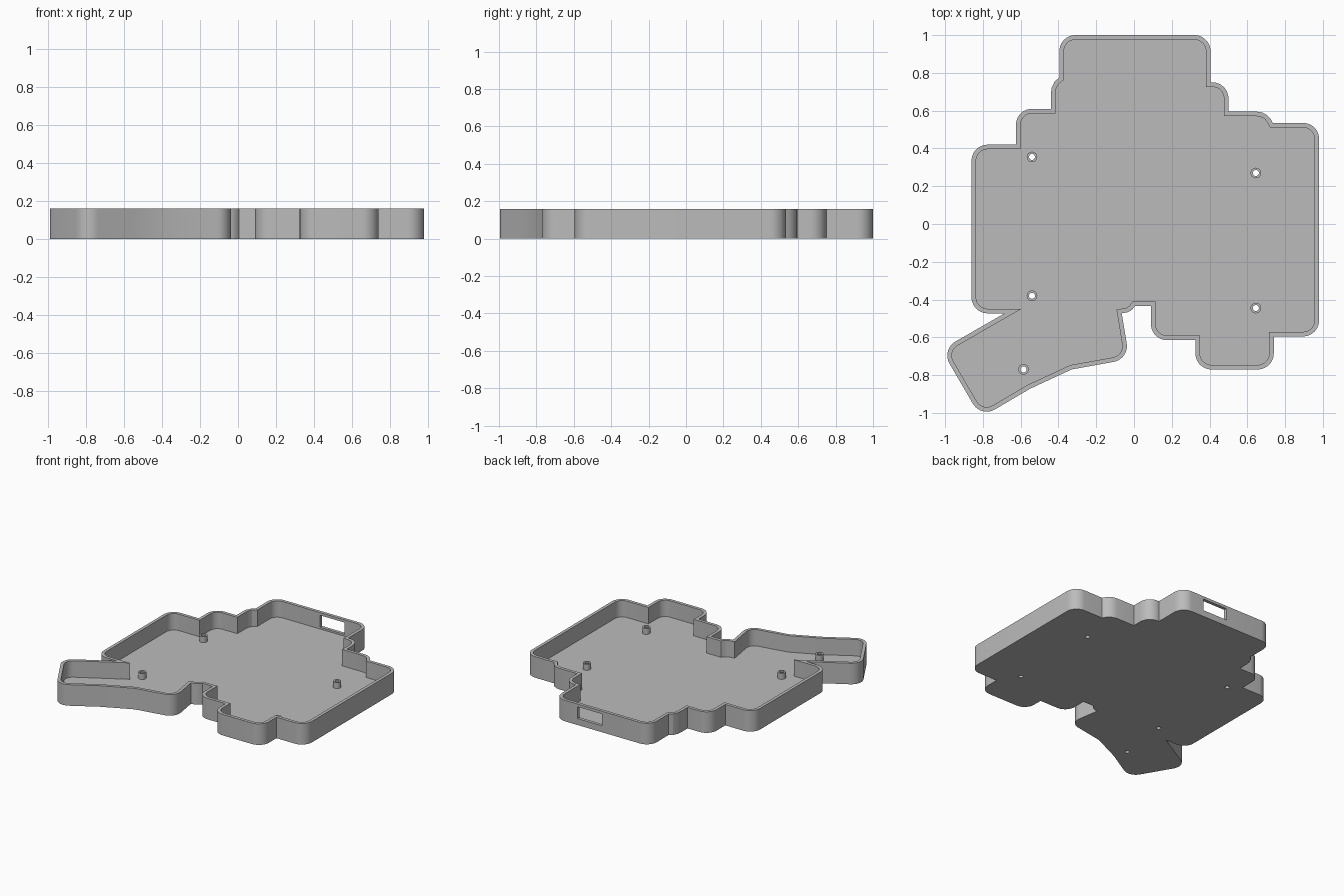
import bpy
import bmesh
import math
from mathutils import Vector, Matrix

cube = bpy.data.objects.get("Cube")
if cube:
    bpy.data.objects.remove(cube, do_unlink=True)

HEIGHT, FLOOR, WALL, R = 0.16, 0.035, 0.024, 0.085
POST_RADIUS, HOLE_RADIUS, POST_TOP = 0.028, 0.016, 0.08

grey = bpy.data.materials.new("plain grey")
grey.use_nodes = True
colour = (0.5, 0.5, 0.5, 1)
grey.diffuse_color = colour
grey.node_tree.nodes["Principled BSDF"].inputs["Base Color"].default_value = colour

# Outer outline, clockwise; a third value rounds that corner
OUTLINE = [
    (-.395, 1, R), (.405, 1, R), (.405, .75), (.5, .75, R), (.5, .595),
    (.65, .595), (.68, .59), (.705, .576), (.724, .556), (.735, .535),
    (.98, .535, R), (.98, -.595, R), (.74, -.595), (.74, -.77, R),
    (.325, -.77, R), (.325, -.615), (.09, -.615, R), (.09, -.435),
    (.005, -.435), (-.01, -.453), (-.032, -.467), (-.065, -.473),
    (-.025, -.715, R), (-.33, -.77), (-.55, -.872), (-.81, -1.025, R),
    (-1.02, -.665, R), (-.685, -.473), (-.86, -.473, R), (-.86, .42, R),
    (-.625, .42), (-.625, .61, R), (-.44, .61), (-.44, .69),
    (-.436, .722), (-.42, .755), (-.395, .775),
]
POSTS = [(-.54, .355), (.645, .27), (-.54, -.38), (.645, -.445), (-.585, -.77)]


def side(v):
    """Right-hand normal, pointing inward on a clockwise outline."""
    return Vector((v.y, -v.x))


def rounded(outline, steps=10):
    """Replace each marked corner with an arc."""
    pts = [Vector(p[:2]) for p in outline]
    result = []
    for i, p in enumerate(pts):
        if len(outline[i]) == 2:
            result.append(p)
            continue
        d1 = (p - pts[i - 1]).normalized()
        d2 = (pts[(i + 1) % len(pts)] - p).normalized()
        turn = math.atan2(d1.cross(d2), d1.dot(d2))
        radius = outline[i][2]
        start = p - d1 * radius * math.tan(abs(turn) / 2)
        centre = start + side(d1) * radius * (1 if turn < 0 else -1)
        for k in range(steps + 1):
            result.append(centre + Matrix.Rotation(turn * k / steps, 2) @ (start - centre))
    return result


def inset(pts, distance):
    """Mitred inward offset of a clockwise loop."""
    result = []
    for i, p in enumerate(pts):
        n1 = side((p - pts[i - 1]).normalized())
        n2 = side((pts[(i + 1) % len(pts)] - p).normalized())
        result.append(p + (n1 + n2) * distance / (1 + n1.dot(n2)))
    return result


def finish(name, bm):
    bmesh.ops.recalc_face_normals(bm, faces=bm.faces)
    mesh = bpy.data.meshes.new(name)
    bm.to_mesh(mesh)
    bm.free()
    mesh.materials.append(grey)
    obj = bpy.data.objects.new(name, mesh)
    bpy.context.collection.objects.link(obj)
    return obj


def select(obj):
    bpy.ops.object.select_all(action="DESELECT")
    obj.select_set(True)
    bpy.context.view_layer.objects.active = obj


def stacked_loops(name, loops, closed=False):
    """Skin a stack of (points, z) loops, capped at the ends or closed into a ring."""
    bm = bmesh.new()
    rings = [[bm.verts.new((p.x, p.y, z)) for p in pts] for pts, z in loops]
    pairs = list(zip(rings, rings[1:]))
    if closed:
        pairs.append((rings[-1], rings[0]))
    else:
        bm.faces.new(rings[0])
        bm.faces.new(rings[-1])
    for a, b in pairs:
        for i in range(len(a)):
            bm.faces.new((a[i - 1], a[i], b[i], b[i - 1]))
    return finish(name, bm)


def circle(centre, radius, count=24):
    return [Vector(centre) + radius * Vector((math.cos(a), math.sin(a)))
            for a in (math.tau * k / count for k in range(count))]


def cut(target, cutter):
    cutter.hide_render = True
    select(target)
    mod = target.modifiers.new("cut", "BOOLEAN")
    mod.operation, mod.solver, mod.object = "DIFFERENCE", "EXACT", cutter
    bpy.ops.object.modifier_apply(modifier=mod.name)
    bpy.data.objects.remove(cutter, do_unlink=True)


# Open tray: floor and rim wall in one skin
outer = rounded(OUTLINE)
inner = inset(outer, WALL)
tray = stacked_loops("case_tray", [(outer, 0), (outer, HEIGHT), (inner, HEIGHT), (inner, FLOOR)])

# Port opening in the back wall
bm = bmesh.new()
bmesh.ops.create_cube(bm, size=1, matrix=Matrix.Translation((.11, 1, .094))
                      @ Matrix.Diagonal((.205, .1, .09, 1)))
cut(tray, finish("port_cutter", bm))

# Screw holes through the floor, each with a hollow post
parts = [tray]
for n, spot in enumerate(POSTS, 1):
    bore, rim = circle(spot, HOLE_RADIUS), circle(spot, POST_RADIUS)
    cut(tray, stacked_loops("hole_cutter", [(bore, -FLOOR), (bore, HEIGHT)]))
    base = FLOOR - 0.005
    parts.append(stacked_loops(f"screw_post_{n}", [(rim, base), (rim, POST_TOP),
                                                   (bore, POST_TOP), (bore, base)], closed=True))

for part in parts:
    select(part)
    bpy.ops.object.shade_smooth_by_angle(angle=math.radians(25))
